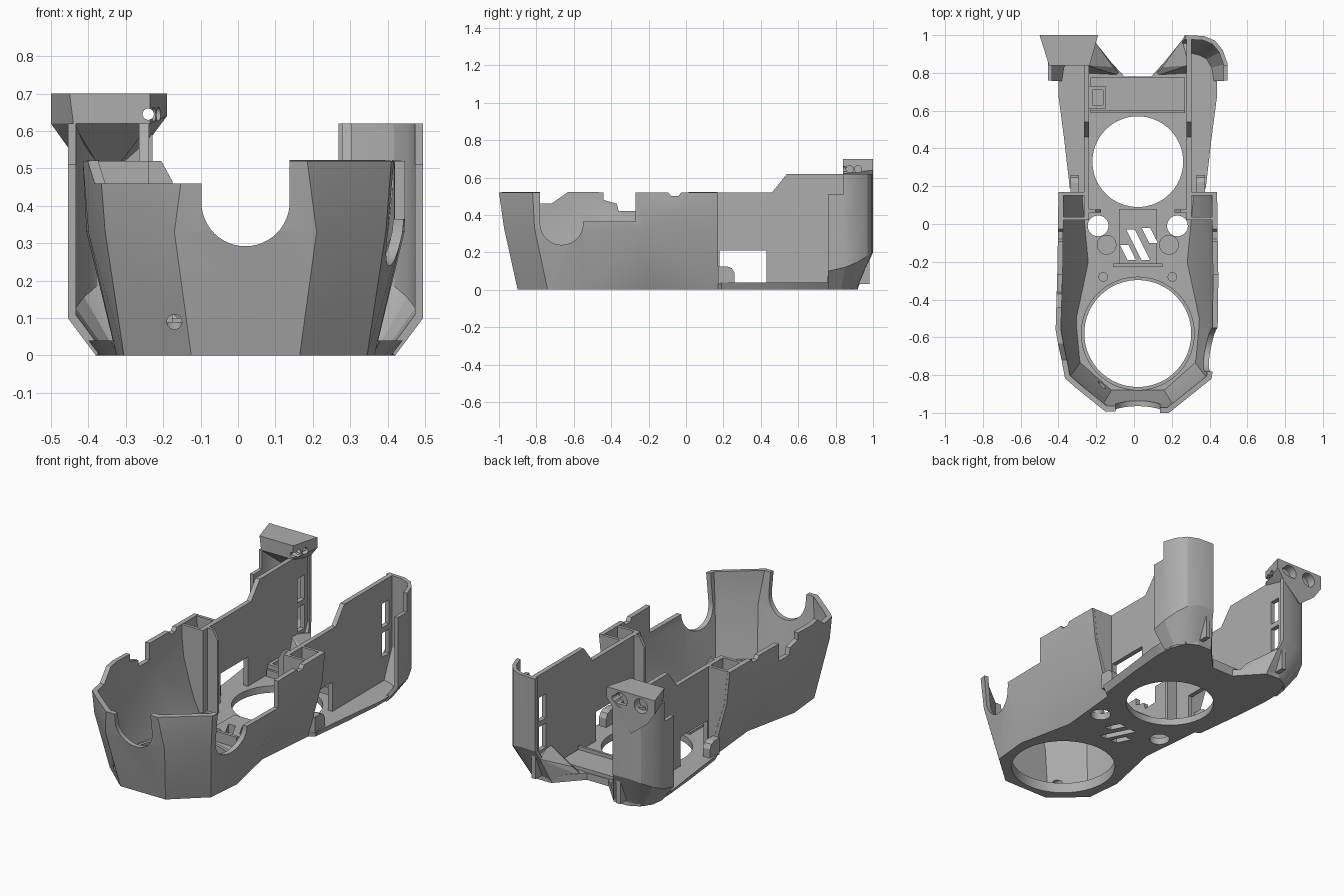
import bpy, bmesh, math

if "Cube" in bpy.data.objects:
    bpy.data.objects.remove(bpy.data.objects["Cube"], do_unlink=True)

CX = 0.02                     # symmetry plane of the housing
FLOOR = 0.04
parts = []


def finish(name, bm, keep=True, fix=True):
    if fix:
        bmesh.ops.recalc_face_normals(bm, faces=bm.faces)
    me = bpy.data.meshes.new(name)
    bm.to_mesh(me)
    bm.free()
    ob = bpy.data.objects.new(name, me)
    bpy.context.collection.objects.link(ob)
    if keep:
        parts.append(ob)
    else:
        ob.hide_render = True
    return ob


def prism(name, pts, axis, a, b, keep=True):
    """Extrude a 2D profile along an axis from a to b."""
    place = {"x": lambda u, v, w: (w, u, v), "y": lambda u, v, w: (u, w, v),
             "z": lambda u, v, w: (u, v, w)}[axis]
    bm = bmesh.new()
    lo = [bm.verts.new(place(u, v, a)) for u, v in pts]
    hi = [bm.verts.new(place(u, v, b)) for u, v in pts]
    bm.faces.new(lo)
    bm.faces.new(hi)
    for i in range(len(pts)):
        j = (i + 1) % len(pts)
        bm.faces.new((lo[i], lo[j], hi[j], hi[i]))
    return finish(name, bm, keep)


def disc(u, v, r, n=64):
    return [(u + r * math.cos(i * math.tau / n), v + r * math.sin(i * math.tau / n)) for i in range(n)]


def rect(u0, u1, v0, v1):
    return [(u0, v0), (u1, v0), (u1, v1), (u0, v1)]


def hull(name, pts):
    bm = bmesh.new()
    for p in pts:
        bm.verts.new(p)
    bmesh.ops.convex_hull(bm, input=bm.verts)
    bmesh.ops.delete(bm, geom=[v for v in bm.verts if not v.link_faces], context="VERTS")
    return finish(name, bm)


def bake(ob):
    dg = bpy.context.evaluated_depsgraph_get()
    me = bpy.data.meshes.new_from_object(ob.evaluated_get(dg))
    ob.modifiers.clear()
    ob.data = me


def cut(ob, cutters):
    for c in cutters:
        m = ob.modifiers.new("cut", "BOOLEAN")
        m.operation, m.solver, m.object = "DIFFERENCE", "EXACT", c
    bake(ob)
    for c in cutters:
        bpy.data.objects.remove(c, do_unlink=True)


def sheet(name, columns, thickness):
    """Loft columns of points into a wall, thickened inward."""
    bm = bmesh.new()
    cols = [[bm.verts.new(p) for p in c] for c in columns]
    for l, r in zip(cols, cols[1:]):
        for a, b, c, d in zip(l, r, r[1:], l[1:]):
            # split each quad along its outward ridge
            if abs(a.co.x + c.co.x - 2 * CX) >= abs(b.co.x + d.co.x - 2 * CX):
                bm.faces.new((a, b, c))
                bm.faces.new((a, c, d))
            else:
                bm.faces.new((a, b, d))
                bm.faces.new((b, c, d))
    ob = finish(name, bm, fix=False)
    m = ob.modifiers.new("thick", "SOLIDIFY")
    m.thickness, m.offset, m.use_even_offset = thickness, -1, True
    bake(ob)
    return ob


# Faceted front bowl: (half width, y) at the bottom, middle and top
stations = [((.145, -.90), (.19, -.973), (.165, -1.0)),
            ((.325, -.74), (.375, -.81), (.39, -.82)),
            ((.345, -.53), (.42, -.57), (.435, -.56)),
            ((.275, -.20), (.425, -.22), (.425, -.22)),
            ((.31, .17), (.40, .17), (.42, .17))]
levels = (0, .33, .52)


def column(station, s):
    return [(CX + s * w, y, z) for (w, y), z in zip(station, levels)]


bowl = sheet("front_bowl_wall", [column(c, -1) for c in reversed(stations)] +
             [column(c, 1) for c in stations], .028)
cut(bowl, [
    prism("c_front_round", disc(CX, .41, .118, 48), "y", -1.2, -.6, False),
    prism("c_front_slot", rect(CX - .118, CX + .118, .41, .7), "y", -1.2, -.6, False),
    prism("c_right_lip", [(-1.2, .46), (-.72, .46), (-.62, .53), (-.62, .7), (-1.2, .7)], "x", -.8, -.09, False),
    prism("c_right_step", [(-.44, .7), (-.44, .48), (-.37, .46), (-.36, .42), (-.27, .42), (-.27, .7)],
          "x", -.8, -.2, False),
    prism("c_left_round", disc(-.665, .355, .115, 48), "x", .25, .8, False),
    prism("c_left_slot", rect(-.78, -.55, .355, .7), "x", .25, .8, False),
    prism("c_left_step", rect(-.56, -.27, .365, .7), "x", .25, .8, False),
    prism("c_screw", disc(-.17, .09, .02, 24), "y", -1.2, -.7, False)]
    + [prism("c_rim_dip", [(-.1, .53), (-.08, .5), (-.04, .5), (-.02, .53)], "x", s * .2, s * .8, False)
       for s in (-1, 1)])

# Floor plate: (half width, y, inset of the lower edge)
outline = [(c[0][0], c[0][1], 0) for c in stations]
outline += [(.36, .19, .02), (.39, .45, .02), (.42, .68, .03), (.42, .78, .03),
            (.37, .89, .02), (.29, .92, 0), (.20, .92, 0), (.07, .78, 0)]
loop = [(1, *p) for p in outline] + [(-1, *p) for p in reversed(outline)]
bm = bmesh.new()
low = [bm.verts.new((CX + s * (w - d), y, 0)) for s, w, y, d in loop]
top = [bm.verts.new((CX + s * w, y, FLOOR)) for s, w, y, d in loop]
bm.faces.new(low)
bm.faces.new(top)
for i in range(len(loop)):
    j = (i + 1) % len(loop)
    bm.faces.new((low[i], low[j], top[j], top[i]))
floor = finish("floor_plate", bm)
holes = [prism("c_big", disc(CX, -.58, .283, 96), "z", -.1, .2, False),
         prism("c_rear", disc(CX, .33, .24, 96), "z", -.1, .2, False)]
for s in (-1, 1):
    holes.append(prism("c_small", disc(CX + s * .21, -.01, .055, 40), "z", -.1, .2, False))


def vents():
    # slanted air slots
    return [prism("c_vent", [(x - k, y + h), (x - k + .045, y + h), (x + k + .045, y - h), (x + k, y - h)],
                  "z", -.1, .2, False)
            for x, y, h, k in ((-.055, -.15, .04, .02), (0, -.11, .08, .04), (.06, -.06, .04, .02))]


cut(floor, holes + vents())
pad = prism("centre_pad", rect(CX - .1, CX + .1, -.21, .08), "z", FLOOR - .01, FLOOR + .012)
cut(pad, vents())

# Raised lip around the front opening
ring = prism("front_ring", disc(CX, -.58, .301, 96), "z", FLOOR - .01, .06)
cut(ring, [prism("c_ring", disc(CX, -.58, .283, 96), "z", -.1, .2, False)])

# Crossbeam behind the rear opening, and its small block
prism("rear_crossbeam", rect(CX - .25, CX + .25, .60, .775), "z", FLOOR - .01, FLOOR + .02)
block = prism("crossbeam_block", rect(-.24, -.15, .61, .73), "z", FLOOR, .10)
cut(block, [prism("c_block", rect(-.22, -.165, .63, .71), "z", .06, .3, False)])
prism("crossbeam_lip", rect(CX - .25, CX + .25, .588, .602), "z", FLOOR - .01, .08)
prism("centre_rib", rect(CX - .13, CX + .13, -.228, -.21), "z", FLOOR - .01, .10)

# Rear corner shells, mirrored: (half width, y) at the floor and above, height of the bend
corner = [((.40, .76), (.475, .76), .10), ((.39, .83), (.475, .85), .12), ((.36, .88), (.45, .92), .15),
          ((.32, .90), (.41, .97), .18), ((.28, .91), (.35, .995), .20), ((.20, .91), (.25, 1.0), .20)]
for s, side in ((1, "left"), (-1, "right")):
    cols = [[(CX + s * a[0], a[1], 0), (CX + s * b[0], b[1], bend), (CX + s * b[0], b[1], .62)]
            for a, b, bend in corner]
    shell = sheet(side + "_rear_corner", cols[::s], .022)
    cut(shell, [prism("c_shell", rect(.7, .84, .51, .8), "x", s * .2, s * .7, False)])

    # Long inner side wall with a low window and end slots
    wall = prism(side + "_inner_wall", [(.02, .03), (.98, .03), (.98, .62), (.54, .62),
                                        (.46, .52), (.02, .52)], "x", CX + s * .258, CX + s * .285)
    cut(wall, [prism("c_window", rect(.18, .43, FLOOR, .21), "x", s * .2, s * .5, False)] +
        [prism("c_slot", rect(.885, .95, z, z + .14), "x", s * .2, s * .5, False) for z in (.18, .35)])

    # Box column joining the inner wall to the bowl, with an inward flange
    for name, y in (("front", .02), ("rear", .152)):
        prism(f"{side}_column_{name}", [(CX + s * .27, .01), (CX + s * .285, .01), (CX + s * .385, .33),
                                        (CX + s * .405, .52), (CX + s * .27, .52)], "y", y, y + .018)
    prism(side + "_column_flange", [(CX + s * w, z) for w, z in (
        (.27, .03), (.195, .03), (.195, .465), (.225, .52), (.27, .52))], "y", .06, .078)

    # Sloped foot block beside the rear gap
    hull(side + "_foot_wedge", [(CX + s * w, y, z) for w, y, z in (
        (.08, .78, .01), (.20, .92, .01), (.27, .79, .01), (.27, .91, .01),
        (.235, .975, .15), (.27, .975, .15), (.27, .84, .18), (.13, .83, .08))])

    # Clip tab, screw bosses and pins
    prism(side + "_clip_tab", [(.17, .03), (.26, .03), (.26, .09), (.245, .115), (.22, .125), (.17, .125)],
          "x", CX + s * .31, CX + s * .355)
    prism(side + "_boss", disc(CX + s * .165, -.11, .052, 40), "z", FLOOR - .01, .075)
    prism(side + "_pin", disc(CX + s * .183, -.28, .025, 24), "z", FLOOR - .01, .09)

# Sensor bracket on the right rear corner
back = [(-.50, .70), (-.19, .70), (-.19, .64), (-.25, .56), (-.35, .47), (-.45, .55), (-.50, .62)]
front = [(-.45, .70), (-.235, .70), (-.235, .62), (-.44, .62)]
bracket = hull("rear_bracket", [(x, 1.0, z) for x, z in back] + [(x, .84, z) for x, z in front]
               + [(-.46, .9, .70), (-.225, .9, .70)])
cut(bracket, [prism("c_eye", disc(x, .645, .042, 40), "y", .95, 1.1, False) for x in (-.41, -.28)]
    + [prism("c_side_bore", disc(y, .645, .019, 24), "x", -.27, -.1, False) for y in (.875, .92)]
    + [prism("c_bore", disc(-.24, .645, .015, 24), "y", .7, 1.1, False)])

# One grey plastic for everything
grey = bpy.data.materials.new("grey_plastic")
grey.use_nodes = True
colour = (.42, .42, .42, 1)
grey.diffuse_color = colour
grey.node_tree.nodes["Principled BSDF"].inputs["Base Color"].default_value = colour
bpy.ops.object.select_all(action="DESELECT")
for ob in parts:
    ob.data.materials.clear()
    ob.data.materials.append(grey)
    ob.select_set(True)
bpy.context.view_layer.objects.active = floor
bpy.ops.object.shade_smooth_by_angle(angle=math.radians(20))
